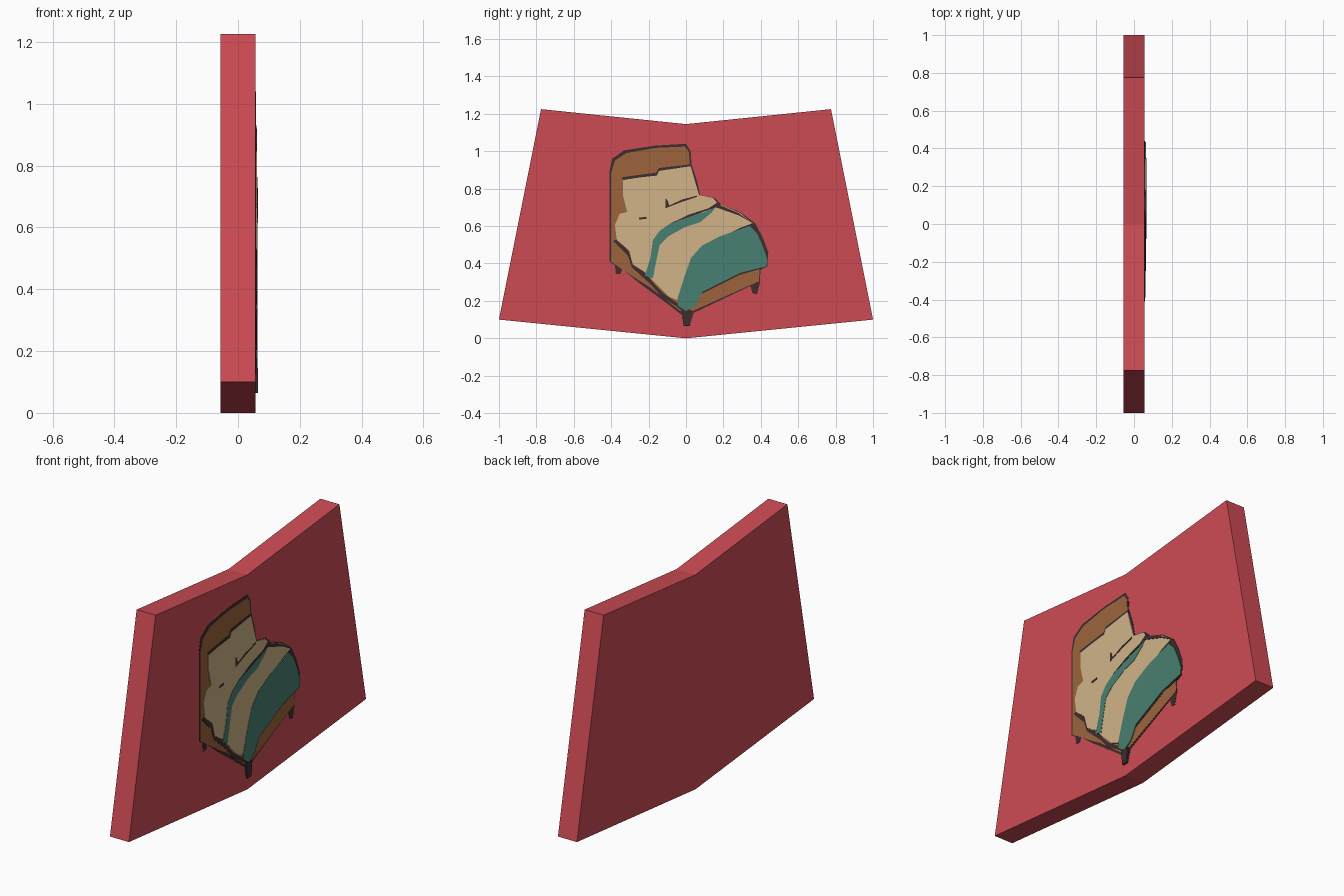
import bpy, bmesh


def material(name, r, g, b):
    lin = [((c / 255 + 0.055) / 1.055) ** 2.4 for c in (r, g, b)]
    m = bpy.data.materials.new(name)
    m.diffuse_color = (*lin, 1)
    return m


RED = material("red", 206, 75, 84)
DARK = material("dark brown", 62, 45, 47)
WOOD = material("wood brown", 156, 100, 60)
CREAM = material("cream", 209, 180, 136)
TEAL = material("teal", 73, 128, 113)

FACE = 0.056  # half thickness of the board
STEP = 0.0015  # height of one painted layer


def slab(name, pts, x0, x1, mat):
    """Flat outline in (y, z), extruded along x."""
    bm = bmesh.new()
    face = bm.faces.new([bm.verts.new((x0, y, z)) for y, z in pts])
    ext = bmesh.ops.extrude_face_region(bm, geom=[face])
    for v in ext["geom"]:
        if isinstance(v, bmesh.types.BMVert):
            v.co.x = x1
    bmesh.ops.recalc_face_normals(bm, faces=bm.faces)
    bmesh.ops.triangulate(bm, faces=[f for f in bm.faces if len(f.verts) > 4])
    me = bpy.data.meshes.new(name)
    bm.to_mesh(me)
    bm.free()
    me.materials.append(mat)
    ob = bpy.data.objects.new(name, me)
    bpy.context.collection.objects.link(ob)
    return ob


def painted(name, layer, mat, pts):
    """Thin plate on the right face; points in hundredths of a unit."""
    slab(name, [(y / 100, z / 100) for y, z in pts],
         FACE - 0.001, FACE + layer * STEP, mat)


# board: mirrored six-sided outline
half = [(0, 0), (1, 0.10), (0.775, 1.225), (0, 1.145)]
slab("board", half + [(-y, z) for y, z in reversed(half[1:3])], -FACE, FACE, RED)

# dark silhouette with legs, showing as an outline
painted("bed_outline", 1, DARK, [
    (-41, 41), (-41, 89), (-39.5, 96), (-33, 100.5), (-16.5, 103), (0, 104),
    (2.5, 100), (3, 93), (6, 84), (7.5, 76.5), (15.5, 75), (19.5, 71),
    (29, 67.5), (37, 61.5), (41, 54), (44, 46), (43.5, 38.5), (39.8, 36.5),
    (39.5, 29.5), (38, 23.5), (35.5, 24), (34.5, 28), (4, 13.5), (2, 6.5),
    (-1.2, 6.5), (-2.3, 12.5), (-10, 18.5), (-25, 29.5), (-34, 37),
    (-35, 34.5), (-37.5, 34.5), (-38, 39)])

# headboard and rails
painted("wood_frame", 2, WOOD, [
    (-40.2, 41), (-40.2, 88), (-38, 95), (-32, 99), (-16.5, 101.8), (-0.5, 102.5),
    (1.6, 99.5), (2.1, 91.5), (0, 58), (39.5, 38), (39, 30.5), (3.5, 14.5),
    (-3, 14.5), (-10, 20), (-19, 27), (-25, 30.8)])
painted("pillow_edge", 3, DARK, [
    (-34.5, 86), (-24, 87.5), (-16, 88.5), (-14.5, 91), (2.5, 93), (3, 90),
    (-16, 84), (-33, 84)])
painted("rail_shadow", 3, DARK, [
    (-39, 52), (-37, 53), (-30, 46), (-28, 39), (-21, 34.5), (-17, 29),
    (-12, 24), (-5, 19), (3, 15), (1, 12), (-5, 17), (-13, 22), (-18, 28),
    (-29, 38), (-31, 44)])
painted("rail_shadow_front", 3, DARK, [
    (5, 22), (9, 24), (29, 34), (43, 38), (43, 40), (28, 37), (8, 27)])

# pillows and sheet
painted("bedding", 4, CREAM, [
    (-33.7, 84.6), (-24.6, 86), (-15.5, 87), (-14.5, 89.5), (2.5, 92), (4.8, 84),
    (7, 76.5), (14.5, 75), (17, 72), (29, 67), (35.5, 61.5), (29, 59),
    (15.5, 52.5), (7.5, 46), (2.5, 36), (-2, 26), (-5, 20.5), (-9.5, 22.5),
    (-13, 26), (-17, 30), (-22, 35.5), (-28.5, 39.5), (-30.5, 47), (-37, 52.5),
    (-38, 60.5), (-35.5, 66.5), (-31.5, 67.5), (-33.7, 76.5)])

# blanket and its stripe
painted("blanket", 5, TEAL, [
    (34, 60), (38, 56), (41, 49.5), (43.5, 42), (43, 38.5), (29, 35), (9, 25),
    (5, 17.5), (0, 14.5), (-4.3, 17.5), (-4.3, 22), (-1, 32.5), (2.7, 43),
    (8.5, 49.5), (18, 54.5)])
painted("blanket_stripe", 5, TEAL, [
    (16, 70.5), (10, 67.5), (2, 65.5), (-7.5, 62), (-14, 57.5), (-17.7, 52.5),
    (-19, 43), (-22, 33.5), (-17.7, 32), (-16, 41), (-14, 50), (-9.5, 54.5),
    (-0.5, 59.5), (7.5, 62), (14, 67.5)])

# dark creases
painted("pillow_crease", 5, DARK, [
    (-11, 75), (-10, 74), (-9, 71), (-2, 74.2), (6, 76.3), (6, 75.6), (-2, 73),
    (-11, 69.5)])
painted("sheet_crease", 5, DARK, [(-25, 64.5), (-21, 65), (-21, 63.8), (-25, 63.5)])
painted("stripe_edge", 6, DARK, [
    (17, 72.8), (18.5, 71), (28, 67), (35, 62), (28, 65.8), (16, 70), (2, 65),
    (-8, 61.5), (2, 66.3), (12, 69.5)])
painted("front_leg", 6, DARK, [
    (-2.3, 14.5), (2.8, 14.5), (2, 6.5), (-1.2, 6.5)])
